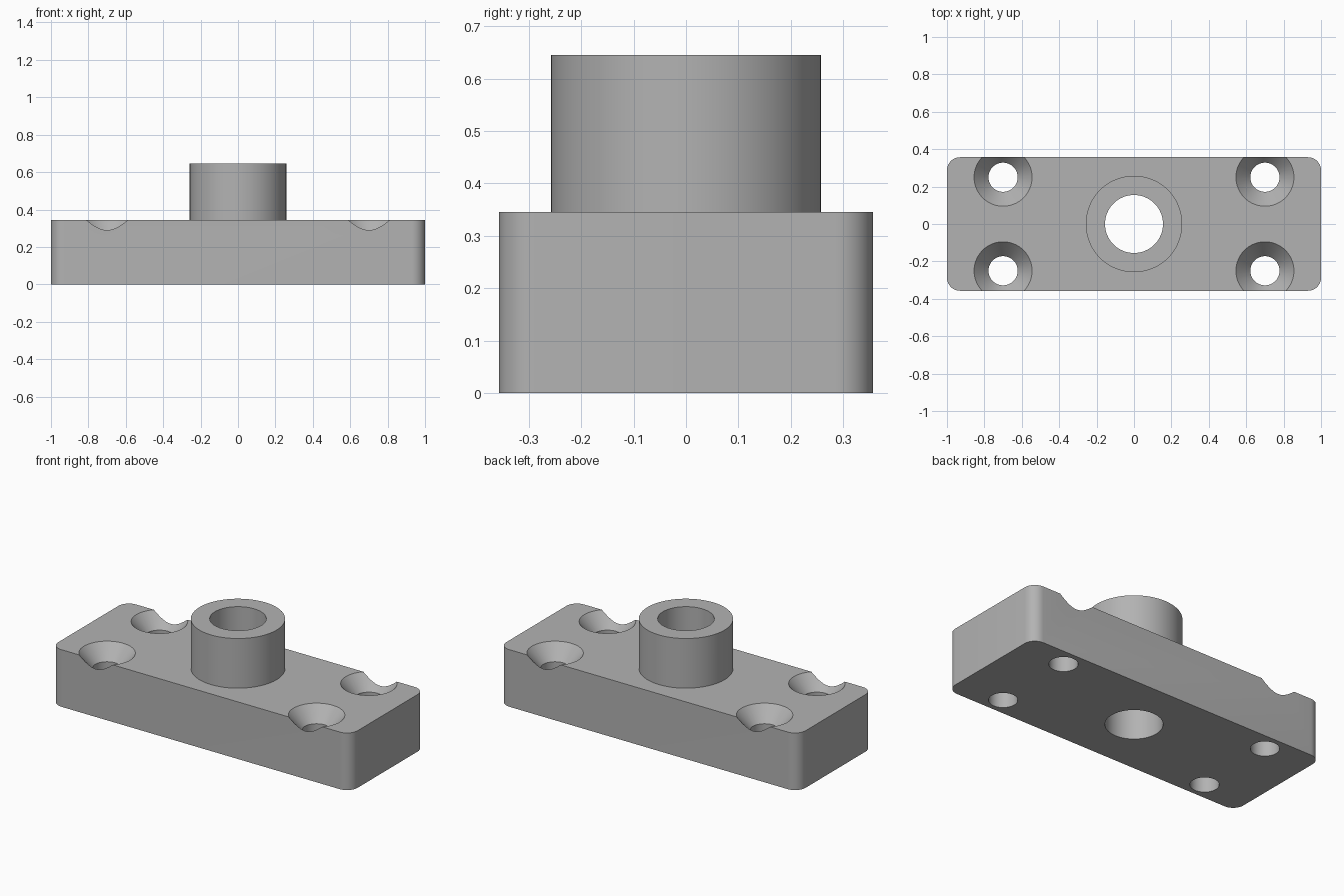
import bpy, bmesh, math
from mathutils import Matrix, Vector

cube = bpy.data.objects.get("Cube")
if cube:
    bpy.data.objects.remove(cube, do_unlink=True)

LENGTH, WIDTH, THICK, CORNER = 2.0, 0.714, 0.345, 0.07
BOSS_R, BOSS_TOP, BORE_R = 0.258, 0.645, 0.155
HOLE_X, HOLE_Y, HOLE_R, SINK_R = 0.70, 0.25, 0.078, 0.155
SINK_DEPTH = (SINK_R - HOLE_R) / math.tan(math.radians(41))

grey = bpy.data.materials.new("plain grey")
grey.use_nodes = True
colour = (0.45, 0.45, 0.45, 1)
grey.diffuse_color = colour
grey.node_tree.nodes["Principled BSDF"].inputs["Base Color"].default_value = colour


def add_object(name, bm):
    bmesh.ops.recalc_face_normals(bm, faces=bm.faces)
    mesh = bpy.data.meshes.new(name)
    bm.to_mesh(mesh)
    bm.free()
    mesh.materials.append(grey)
    obj = bpy.data.objects.new(name, mesh)
    bpy.context.collection.objects.link(obj)
    return obj


def turned(name, profile, x=0, y=0, sides=64):
    """Closed solid turned from (radius, height) points, bottom to top."""
    bm = bmesh.new()
    rings = [[bm.verts.new((x + r * math.cos(math.tau * i / sides),
                            y + r * math.sin(math.tau * i / sides), z))
              for i in range(sides)] for r, z in profile]
    for low, high in zip(rings, rings[1:]):
        for i in range(sides):
            j = (i + 1) % sides
            bm.faces.new((low[i], low[j], high[j], high[i]))
    bm.faces.new(rings[0][::-1])
    bm.faces.new(rings[-1])
    return add_object(name, bm)


def combine(target, tool, operation):
    mod = target.modifiers.new(tool.name, "BOOLEAN")
    mod.operation, mod.solver, mod.object = operation, "EXACT", tool
    bpy.context.view_layer.objects.active = target
    bpy.ops.object.modifier_apply(modifier=mod.name)
    bpy.data.objects.remove(tool, do_unlink=True)


# Base plate with rounded upright corners
bm = bmesh.new()
bmesh.ops.create_cube(bm, size=1, matrix=Matrix.Translation((0, 0, THICK / 2))
                      @ Matrix.Diagonal((LENGTH, WIDTH, THICK, 1)))
upright = [e for e in bm.edges
           if abs((e.verts[0].co - e.verts[1].co).normalized().dot(Vector((0, 0, 1)))) > 0.9]
bmesh.ops.bevel(bm, geom=upright, offset=CORNER, segments=10, profile=0.5, affect="EDGES")
plate = add_object("flanged_mounting_plate", bm)

# Central boss and its through bore
combine(plate, turned("boss", [(BOSS_R, THICK / 2), (BOSS_R, BOSS_TOP)]), "UNION")
combine(plate, turned("bore_cutter", [(BORE_R, -0.1), (BORE_R, BOSS_TOP + 0.1)]), "DIFFERENCE")

# Four countersunk screw holes, breaking out through the long sides
rise = 0.05
flare = SINK_R + rise * math.tan(math.radians(41))
screw = [(HOLE_R, -0.1), (HOLE_R, THICK - SINK_DEPTH), (flare, THICK + rise)]
for sx in (-1, 1):
    for sy in (-1, 1):
        combine(plate, turned("screw_hole_cutter", screw, sx * HOLE_X, sy * HOLE_Y), "DIFFERENCE")

# Smooth round walls, crisp edges
bpy.ops.object.select_all(action="DESELECT")
plate.select_set(True)
bpy.context.view_layer.objects.active = plate
bpy.ops.object.shade_smooth_by_angle(angle=math.radians(30))
